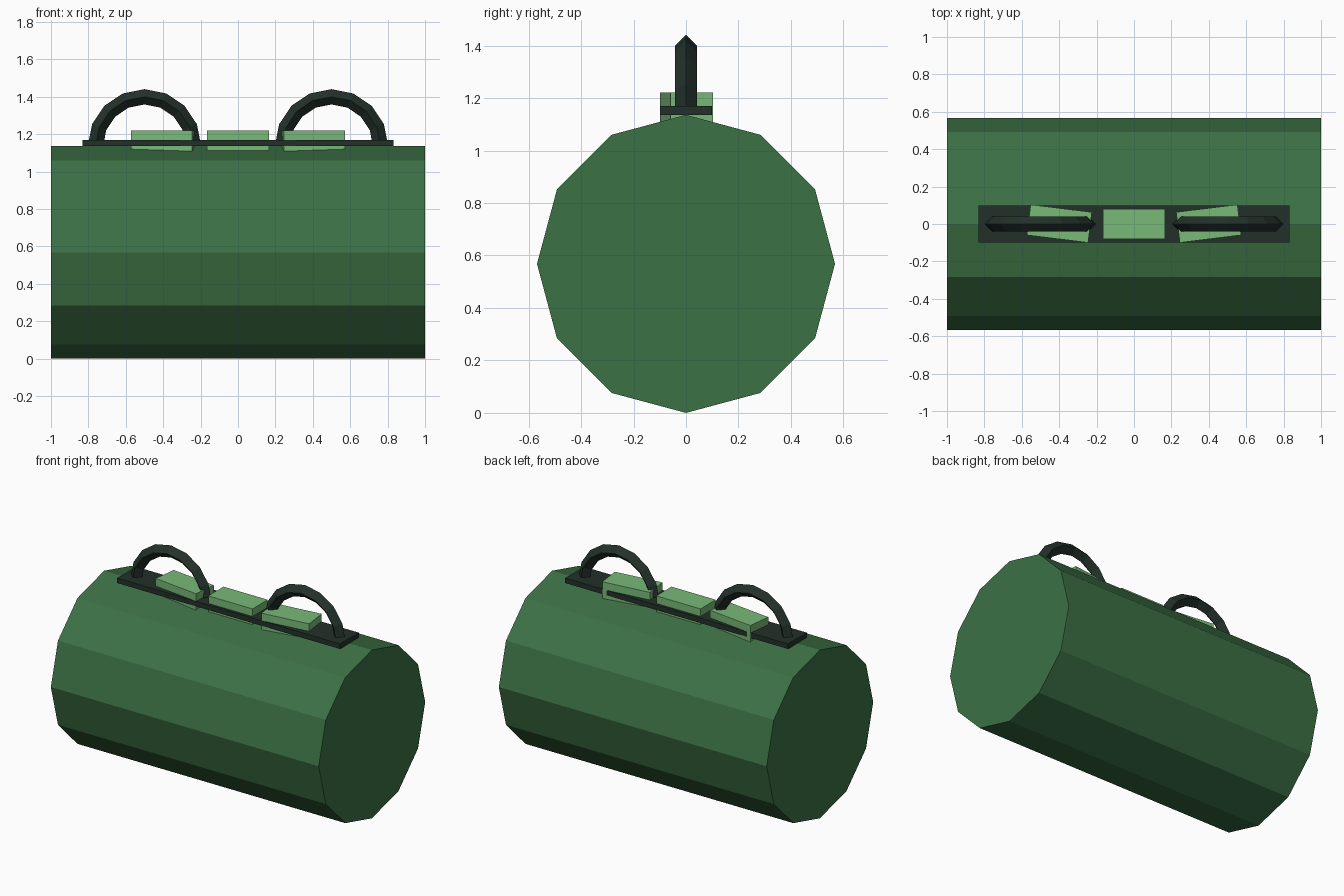
import bpy, bmesh
from math import radians, sin, cos, pi
from mathutils import Matrix

if "Cube" in bpy.data.objects:
    bpy.data.objects.remove(bpy.data.objects["Cube"])


def material(name, rgb):
    m = bpy.data.materials.new(name)
    m.diffuse_color = (*rgb, 1)
    m.use_nodes = True
    m.node_tree.nodes["Principled BSDF"].inputs["Base Color"].default_value = m.diffuse_color
    return m


green = material("body_green", (0.045, 0.165, 0.06))
light = material("light_green", (0.19, 0.49, 0.19))
dark = material("dark_strap", (0.017, 0.03, 0.023))


def finish(name, bm, mat):
    bmesh.ops.recalc_face_normals(bm, faces=bm.faces)
    me = bpy.data.meshes.new(name)
    bm.to_mesh(me)
    bm.free()
    me.materials.append(mat)
    ob = bpy.data.objects.new(name, me)
    bpy.context.collection.objects.link(ob)
    return ob


def box(name, size, loc, mat, turn=0):
    bm = bmesh.new()
    bmesh.ops.create_cube(bm, size=1, matrix=Matrix.Diagonal((*size, 1)))
    ob = finish(name, bm, mat)
    ob.location = loc
    ob.rotation_euler.z = radians(turn)


def handle(name, x, z, major=0.262, minor=0.041, steps=8):
    # half ring with a diamond cross-section
    bm = bmesh.new()
    rings = []
    for i in range(steps + 1):
        a = pi * i / steps
        ring = []
        for k in range(4):
            b = k * pi / 2
            r = major + minor * cos(b)
            ring.append(bm.verts.new((x + r * cos(a), minor * sin(b), z + r * sin(a))))
        rings.append(ring)
    for p, q in zip(rings, rings[1:]):
        for k in range(4):
            n = (k + 1) % 4
            bm.faces.new((p[k], p[n], q[n], q[k]))
    bm.faces.new(rings[0])
    bm.faces.new(rings[-1])
    finish(name, bm, dark)


# Twelve-sided barrel body lying along x, one corner pointing straight up
R = 0.568
bm = bmesh.new()
bmesh.ops.create_cone(bm, cap_ends=True, segments=12, radius1=R, radius2=R, depth=2,
                      matrix=Matrix.Translation((0, 0, R)) @ Matrix.Rotation(pi / 2, 4, 'Y'))
finish("bag_body", bm, green)

# Base strip along the top
box("top_strip", (1.664, 0.2, 0.034), (0, 0, 1.153), dark)

# Three blocks, the outer two slightly turned
box("center_block", (0.33, 0.162, 0.16), (0, 0, 1.141), light)
for side, s in (("left", -1), ("right", 1)):
    box(side + "_block", (0.33, 0.164, 0.16), (0.399 * s, 0.002, 1.141), light, 7 * s)
    handle(side + "_handle", 0.5 * s, 1.138)
